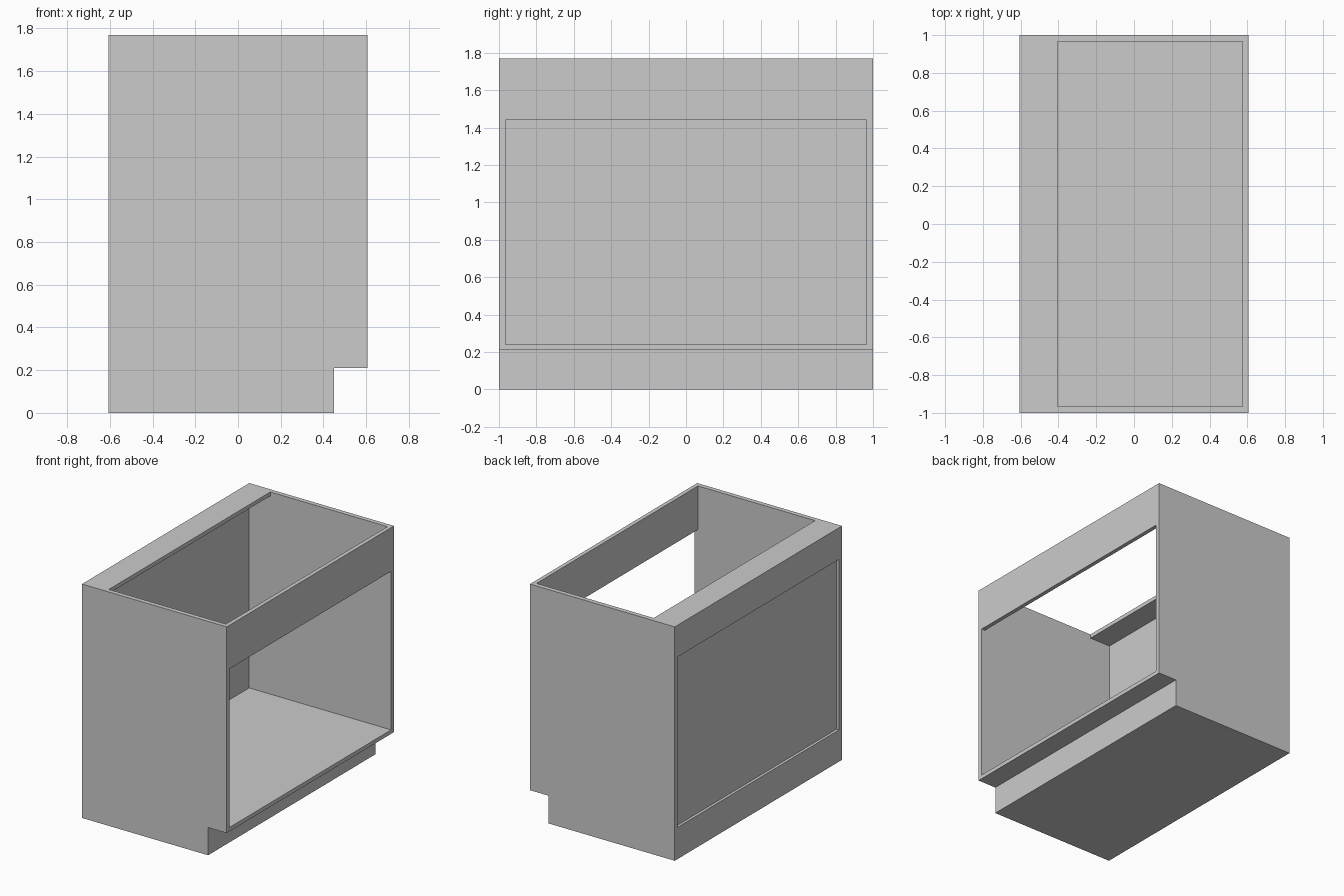
import bpy
import bmesh

if "Cube" in bpy.data.objects:
    bpy.data.objects.remove(bpy.data.objects["Cube"])

# Main dimensions
XB, XF = -0.606, 0.606        # back and front faces
H = 1.77                      # total height
SIDE = 0.965                  # inner face of the side panels
TOE_X, TOE_Z = 0.45, 0.21     # toe kick notch
FLOOR = 0.24                  # top of the cabinet floor
INNER_BACK = -0.582           # inside face of the back


def extrude_profile(name, profile, y0, y1):
    """Extrude a closed x-z outline from y0 to y1."""
    bm = bmesh.new()
    face = bm.faces.new([bm.verts.new((x, y0, z)) for x, z in profile])
    result = bmesh.ops.extrude_face_region(bm, geom=[face])
    verts = [v for v in result["geom"] if isinstance(v, bmesh.types.BMVert)]
    bmesh.ops.translate(bm, vec=(0, y1 - y0, 0), verts=verts)
    bmesh.ops.recalc_face_normals(bm, faces=bm.faces)
    mesh = bpy.data.meshes.new(name)
    bm.to_mesh(mesh)
    bm.free()
    obj = bpy.data.objects.new(name, mesh)
    bpy.context.collection.objects.link(obj)
    return obj


def rect(x0, x1, z0, z1):
    return [(x0, z0), (x1, z0), (x1, z1), (x0, z1)]


# Side panels with the toe kick notch
side = [(XB, 0), (TOE_X, 0), (TOE_X, TOE_Z), (XF, TOE_Z), (XF, H), (XB, H)]
extrude_profile("side_panel_left", side, -1, -SIDE)
extrude_profile("side_panel_right", side, SIDE, 1)

# Plinth and floor between the sides
base = [(XB, 0), (TOE_X, 0), (TOE_X, TOE_Z), (XF, TOE_Z), (XF, FLOOR), (XB, FLOOR)]
extrude_profile("base_and_floor", base, -SIDE, SIDE)

# Thin recessed back panel
extrude_profile("back_panel", rect(INNER_BACK - 0.003, INNER_BACK, FLOOR, 1.53), -SIDE, SIDE)

# Back rail with the top stretcher
rail = [(XB, 1.53), (INNER_BACK, 1.53), (INNER_BACK, 1.74),
        (-0.405, 1.74), (-0.405, H), (XB, H)]
extrude_profile("back_rail_and_stretcher", rail, -SIDE, SIDE)

# Front header above the opening
extrude_profile("front_header", rect(0.575, XF, 1.44, H), -SIDE, SIDE)
